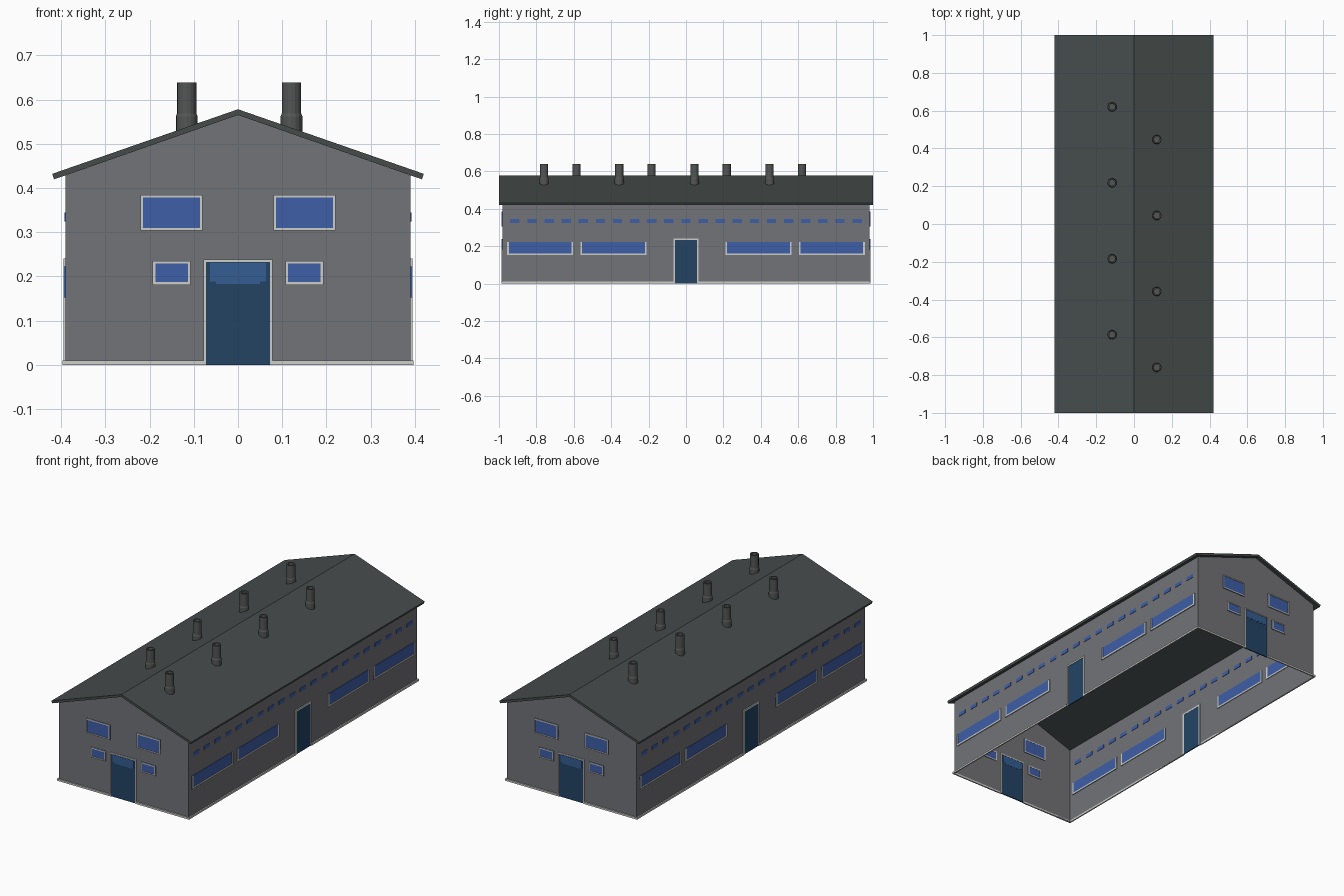
import bpy, bmesh, math
from mathutils import Matrix, Vector

if "Cube" in bpy.data.objects:
    bpy.data.objects.remove(bpy.data.objects["Cube"])


def srgb(r, g, b):
    f = lambda c: ((c / 255 + 0.055) / 1.055) ** 2.4 if c > 10 else c / 255 / 12.92
    return (f(r), f(g), f(b), 1)


def material(name, rgb):
    m = bpy.data.materials.new(name)
    m.diffuse_color = srgb(*rgb)
    m.use_nodes = True
    m.node_tree.nodes["Principled BSDF"].inputs["Base Color"].default_value = m.diffuse_color
    return m


WALL = material("wall_grey", (114, 115, 119))
ROOF = material("roof_slate", (70, 76, 75))
TRIM = material("trim_light_grey", (205, 205, 202))
GLASS = material("window_blue", (62, 94, 168))
DOOR = material("door_navy", (35, 68, 100))
DOOR_GLASS = material("door_window_blue", (52, 93, 145))
VENT = material("vent_grey", (84, 86, 86))

WX, WY = 0.39, 0.98          # wall half sizes
RIDGE, SLOPE = 0.565, 0.35   # underside of the roof


def finish(name, bm, mat):
    me = bpy.data.meshes.new(name)
    bm.to_mesh(me)
    bm.free()
    me.materials.append(mat)
    ob = bpy.data.objects.new(name, me)
    bpy.context.collection.objects.link(ob)
    return ob


def plates(name, rects, mat, side, out, inn):
    """Thin boxes on a wall: rects are (u0, u1, z0, z1), u runs along the wall."""
    bm = bmesh.new()
    wall = WY if side in ("front", "back") else WX
    turn = {"front": 0, "right": 90, "back": 180, "left": 270}[side]
    for u0, u1, z0, z1 in rects:
        m = (Matrix.Translation(((u0 + u1) / 2, -wall - (out - inn) / 2, (z0 + z1) / 2))
             @ Matrix.Diagonal((u1 - u0, out + inn, z1 - z0, 1)))
        bmesh.ops.create_cube(bm, size=1, matrix=Matrix.Rotation(math.radians(turn), 4, 'Z') @ m)
    return finish(f"{side}_{name}", bm, mat)


def frame(r, w, top=True, bottom=True):
    u0, u1, z0, z1 = r
    out = [(u0, u0 + w, z0, z1), (u1 - w, u1, z0, z1)]
    if top:
        out.append((u0 + w, u1 - w, z1 - w, z1))
    if bottom:
        out.append((u0 + w, u1 - w, z0, z0 + w))
    return out


def mirrored(rects):
    return rects + [(-b, -a, c, d) for a, b, c, d in rects]


# Wall shell: open below, single sheets
bm = bmesh.new()
eave = RIDGE - SLOPE * WX
gable = [(-WX, 0), (WX, 0), (WX, eave), (0, RIDGE), (-WX, eave)]
f = [bm.verts.new((x, -WY, z)) for x, z in gable]
b = [bm.verts.new((x, WY, z)) for x, z in gable]
bm.faces.new(f)
bm.faces.new(b[::-1])
bm.faces.new((f[1], b[1], b[2], f[2]))
bm.faces.new((b[0], f[0], f[4], b[4]))
finish("walls", bm, WALL)

# Roof: folded slab with eave ends square to the slope
bm = bmesh.new()
prof = [(-0.416, 0.4195), (0, RIDGE), (0.416, 0.4195), (0.42, 0.432), (0, 0.578), (-0.42, 0.432)]
f = [bm.verts.new((x, -1, z)) for x, z in prof]
b = [bm.verts.new((x, 1, z)) for x, z in prof]
for i in range(6):
    j = (i + 1) % 6
    bm.faces.new((f[i], f[j], b[j], b[i]))
for e in (f, b):
    bm.faces.new((e[0], e[1], e[4], e[5]))
    bm.faces.new((e[1], e[2], e[3], e[4]))
bmesh.ops.recalc_face_normals(bm, faces=bm.faces)
finish("roof", bm, ROOF)

# Gable ends: big upper windows, small lower windows, wide door
upper, lower = (0.08, 0.221, 0.304, 0.384), (0.107, 0.193, 0.181, 0.235)
for side in ("front", "back"):
    wins = mirrored([upper, lower])
    plates("windows", wins, GLASS, side, 0.003, 0.003)
    plates("window_frames", [p for r in wins for p in frame(r, 0.006)], TRIM, side, 0.006, 0.004)
    plates("door", [(-0.073, 0.073, 0, 0.233)], DOOR, side, 0.003, 0.003)
    plates("door_frame", frame((-0.078, 0.078, 0, 0.238), 0.006, bottom=False), TRIM, side, 0.006, 0.004)
    plates("door_window", [(-0.063, 0.063, 0.189, 0.23)], DOOR_GLASS, side, 0.005, 0.004)
    plates("door_window_sill", [(-0.05, 0.05, 0.183, 0.189)], DOOR_GLASS, side, 0.004, 0.004)
    plates("base_trim", mirrored([(0.078, WX + 0.007, 0, 0.01)]), TRIM, side, 0.007, 0)

# Long sides: ribbon windows, a row of small vents, a door
for side in ("right", "left"):
    wins = mirrored([(0.21, 0.565, 0.152, 0.222), (0.603, 0.956, 0.152, 0.222)])
    plates("windows", wins, GLASS, side, 0.003, 0.003)
    plates("window_frames", [p for r in wins for p in frame(r, 0.009, top=False)],
           TRIM, side, 0.005, 0.004)
    slots = [(c - 0.025, c + 0.025, 0.324, 0.344) for c in (-0.915 + 0.0915 * i for i in range(21))]
    plates("clerestory_slots", slots, GLASS, side, 0.002, 0.002)
    plates("door", [(-0.06, 0.06, 0, 0.233)], DOOR, side, 0.003, 0.003)
    plates("door_frame", frame((-0.068, 0.068, 0, 0.241), 0.009, bottom=False), TRIM, side, 0.005, 0.004)
    plates("base_trim", mirrored([(0.068, WY, 0, 0.01)]), TRIM, side, 0.007, 0)


# Roof vents: lathed pipes with a wider collar and a sunken top
def vent(name, x, y):
    n = 16
    prof = [(0.0245, 0.528), (0.0245, 0.562), (0.022, 0.568), (0.022, 0.638), (0.015, 0.638), (0.015, 0.625)]
    bm = bmesh.new()
    rings = [[bm.verts.new((x + r * math.cos(math.tau * i / n), y + r * math.sin(math.tau * i / n), z))
              for i in range(n)] for r, z in prof]
    for p, q in zip(rings, rings[1:]):
        for i in range(n):
            j = (i + 1) % n
            bm.faces.new((p[i], p[j], q[j], q[i]))
    bm.faces.new(rings[-1])
    finish(name, bm, VENT)


for i in range(4):
    vent(f"left_roof_vent_{i + 1}", -0.116, 0.62 - 0.402 * i)
    vent(f"right_roof_vent_{i + 1}", 0.121, 0.447 - 0.402 * i)
